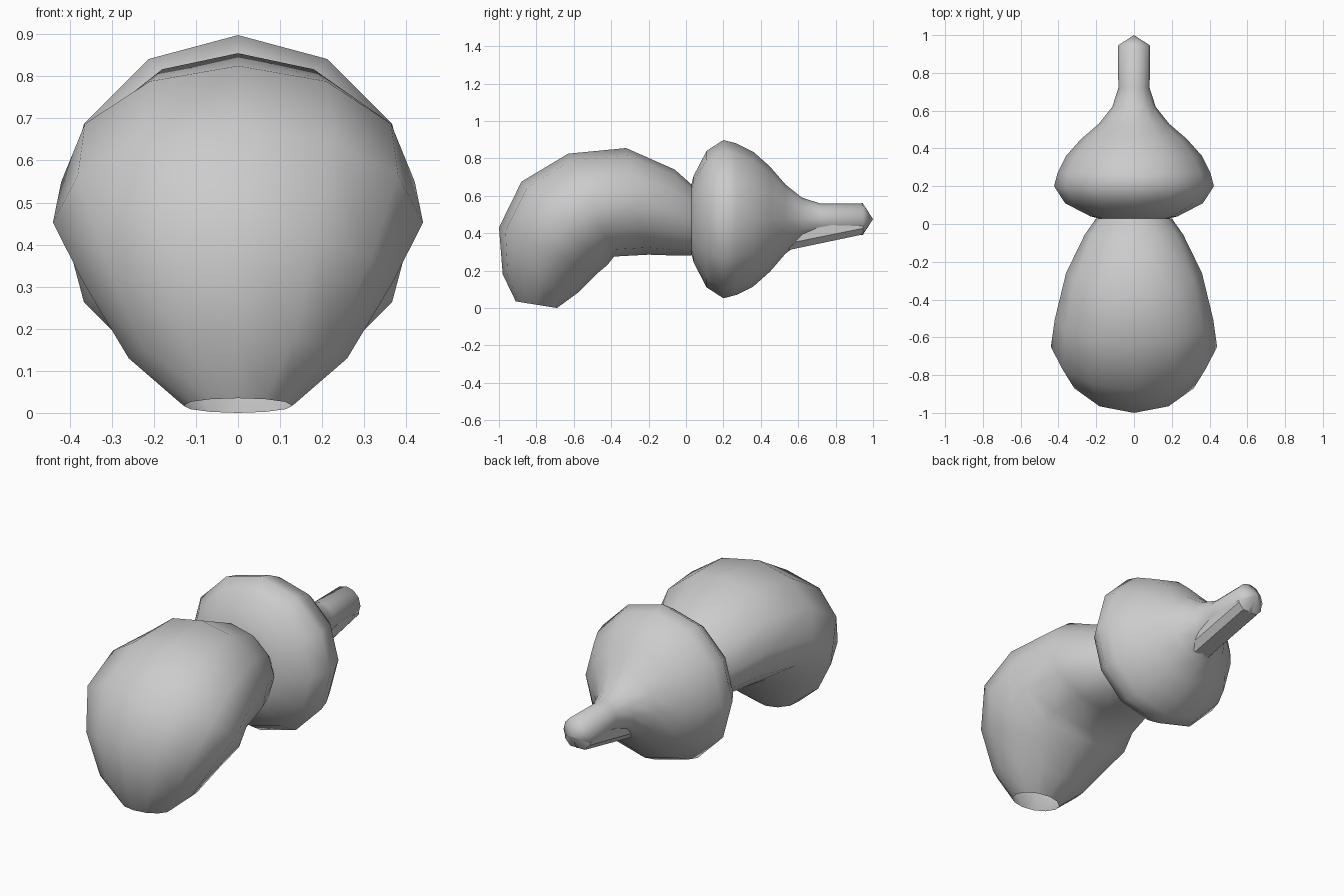
import bpy, bmesh, math

if "Cube" in bpy.data.objects:
    bpy.data.objects.remove(bpy.data.objects["Cube"])

grey = bpy.data.materials.new("plain grey")
grey.diffuse_color = (0.6, 0.6, 0.6, 1)
grey.use_nodes = True
grey.node_tree.nodes["Principled BSDF"].inputs["Base Color"].default_value = grey.diffuse_color
SIDES = 12


def finish(name, bm, angle):
    bmesh.ops.recalc_face_normals(bm, faces=bm.faces)
    mesh = bpy.data.meshes.new(name)
    bm.to_mesh(mesh)
    bm.free()
    mesh.materials.append(grey)
    ob = bpy.data.objects.new(name, mesh)
    bpy.context.collection.objects.link(ob)
    bpy.context.view_layer.objects.active = ob
    ob.select_set(True)
    bpy.ops.object.shade_smooth_by_angle(angle=math.radians(angle))
    ob.select_set(False)
    return ob


def loft(name, rings, angle=60, tip=None):
    """rings: (outer y, outer z, inner y, inner z, half width)"""
    bm = bmesh.new()
    loops = []
    for oy, oz, iy, iz, w in rings:
        cy, cz, dy, dz = (oy + iy) / 2, (oz + iz) / 2, (oy - iy) / 2, (oz - iz) / 2
        loop = []
        for i in range(SIDES):
            a = 2 * math.pi * i / SIDES
            c, s = math.cos(a), math.sin(a)
            loop.append(bm.verts.new((w * s, cy + dy * c, cz + dz * c)))
        loops.append(loop)
    for a, b in zip(loops, loops[1:]):
        for i in range(SIDES):
            j = (i + 1) % SIDES
            bm.faces.new((a[i], a[j], b[j], b[i]))
    if tip:
        t = bm.verts.new(tip)
        for i in range(SIDES):
            bm.faces.new((loops[-1][i], loops[-1][(i + 1) % SIDES], t))
    return finish(name, bm, angle)


# Bent body, open at the mouth underneath
loft("bent_body", [
    (0.03, 0.66, 0.03, 0.28, 0.20),
    (-0.06, 0.74, -0.05, 0.28, 0.26),
    (-0.32, 0.855, -0.20, 0.285, 0.36),
    (-0.63, 0.825, -0.385, 0.275, 0.42),
    (-0.88, 0.675, -0.42, 0.23, 0.44),
    (-1.00, 0.43, -0.48, 0.18, 0.365),
    (-0.98, 0.18, -0.58, 0.08, 0.26),
    (-0.91, 0.035, -0.69, 0.0, 0.13)])

# Round bulb narrowing into a stem with a blunt pointed end
CZ = 0.475
profile = [(0.03, 0.19), (0.04, 0.23), (0.11, 0.365), (0.2, 0.423), (0.27, 0.405),
           (0.36, 0.36), (0.45, 0.28), (0.53, 0.187), (0.62, 0.115), (0.72, 0.083),
           (0.945, 0.085)]
loft("bulb_and_stem", [(y, CZ + r, y, CZ - r, r) for y, r in profile],
     tip=(0, 1.0, CZ))

# Chamfered brace running under the stem into the bulb
bm = bmesh.new()
section = [(-0.075, 0.0), (-0.075, 0.6), (-0.045, 1.0), (0.045, 1.0), (0.075, 0.6), (0.075, 0.0)]
ends = []
for y, top, bottom in ((0.55, 0.40, 0.31), (0.945, 0.475, 0.393)):
    ends.append([bm.verts.new((x, y, top + (bottom - top) * t)) for x, t in section])
for i in range(6):
    j = (i + 1) % 6
    bm.faces.new((ends[0][i], ends[0][j], ends[1][j], ends[1][i]))
bm.faces.new(ends[0])
point = bm.verts.new((0, 1.0, CZ))
for i in range(6):
    bm.faces.new((ends[1][i], ends[1][(i + 1) % 6], point)) if i < 5 else None
finish("stem_brace", bm, 30)
